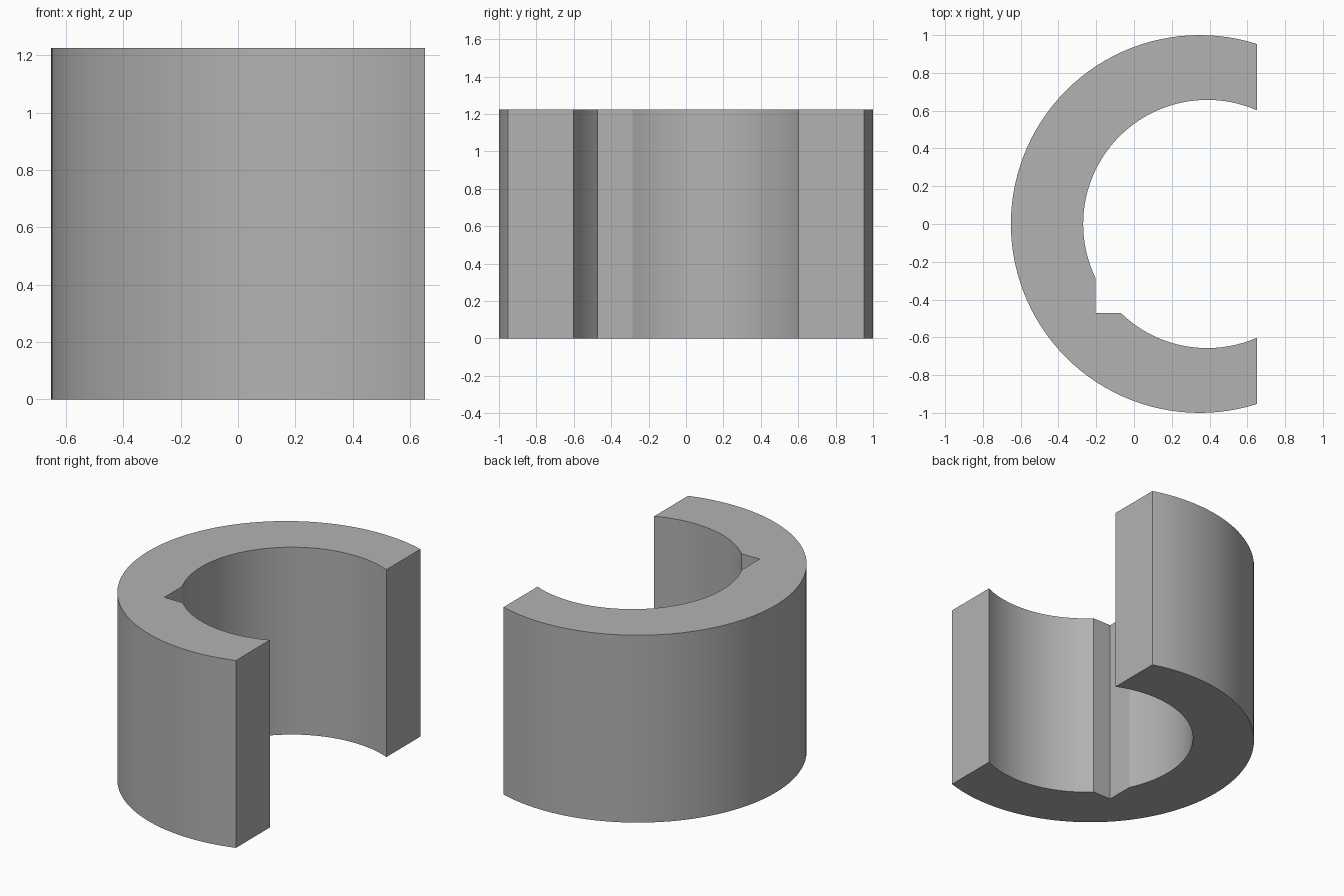
import bpy, bmesh
from math import acos, asin, cos, sin, pi, radians

cube = bpy.data.objects.get("Cube")
if cube:
    bpy.data.objects.remove(cube, do_unlink=True)

HEIGHT = 1.225
CUT_X = 0.652                      # flat open side
OUTER_X, OUTER_R = 0.348, 1.0
INNER_X, INNER_R = 0.388, 0.657
NOTCH_X, NOTCH_Y = -0.204, -0.47   # corner of the keyway

grey = bpy.data.materials.new("plain grey")
grey.use_nodes = True
colour = (0.45, 0.45, 0.45, 1)
grey.diffuse_color = colour
grey.node_tree.nodes["Principled BSDF"].inputs["Base Color"].default_value = colour


def arc(cx, r, start, end, steps):
    angles = [start + (end - start) * i / steps for i in range(steps + 1)]
    return [(cx + r * cos(a), r * sin(a)) for a in angles]


# Profile: outer arc, then the inner arc back, broken by the keyway
outer_end = acos((CUT_X - OUTER_X) / OUTER_R)
inner_end = acos((CUT_X - INNER_X) / INNER_R)
notch_low = pi - asin(NOTCH_Y / INNER_R)
notch_high = 2 * pi - acos((NOTCH_X - INNER_X) / INNER_R)
profile = arc(OUTER_X, OUTER_R, outer_end, 2 * pi - outer_end, 72)
profile += arc(INNER_X, INNER_R, 2 * pi - inner_end, notch_low, 20)
profile.append((NOTCH_X, NOTCH_Y))
profile += arc(INNER_X, INNER_R, notch_high, inner_end, 44)

# Extrude the profile into the open ring
bm = bmesh.new()
base = bm.faces.new([bm.verts.new((x, y, 0)) for x, y in profile])
top = bmesh.ops.extrude_face_region(bm, geom=[base], use_keep_orig=True)
bmesh.ops.translate(bm, vec=(0, 0, HEIGHT),
                    verts=[v for v in top["geom"] if isinstance(v, bmesh.types.BMVert)])
bmesh.ops.recalc_face_normals(bm, faces=bm.faces)
mesh = bpy.data.meshes.new("open_ring")
bm.to_mesh(mesh)
bm.free()
mesh.materials.append(grey)

ring = bpy.data.objects.new("open_ring", mesh)
bpy.context.collection.objects.link(ring)
bpy.ops.object.select_all(action="DESELECT")
ring.select_set(True)
bpy.context.view_layer.objects.active = ring
bpy.ops.object.shade_smooth_by_angle(angle=radians(20))
